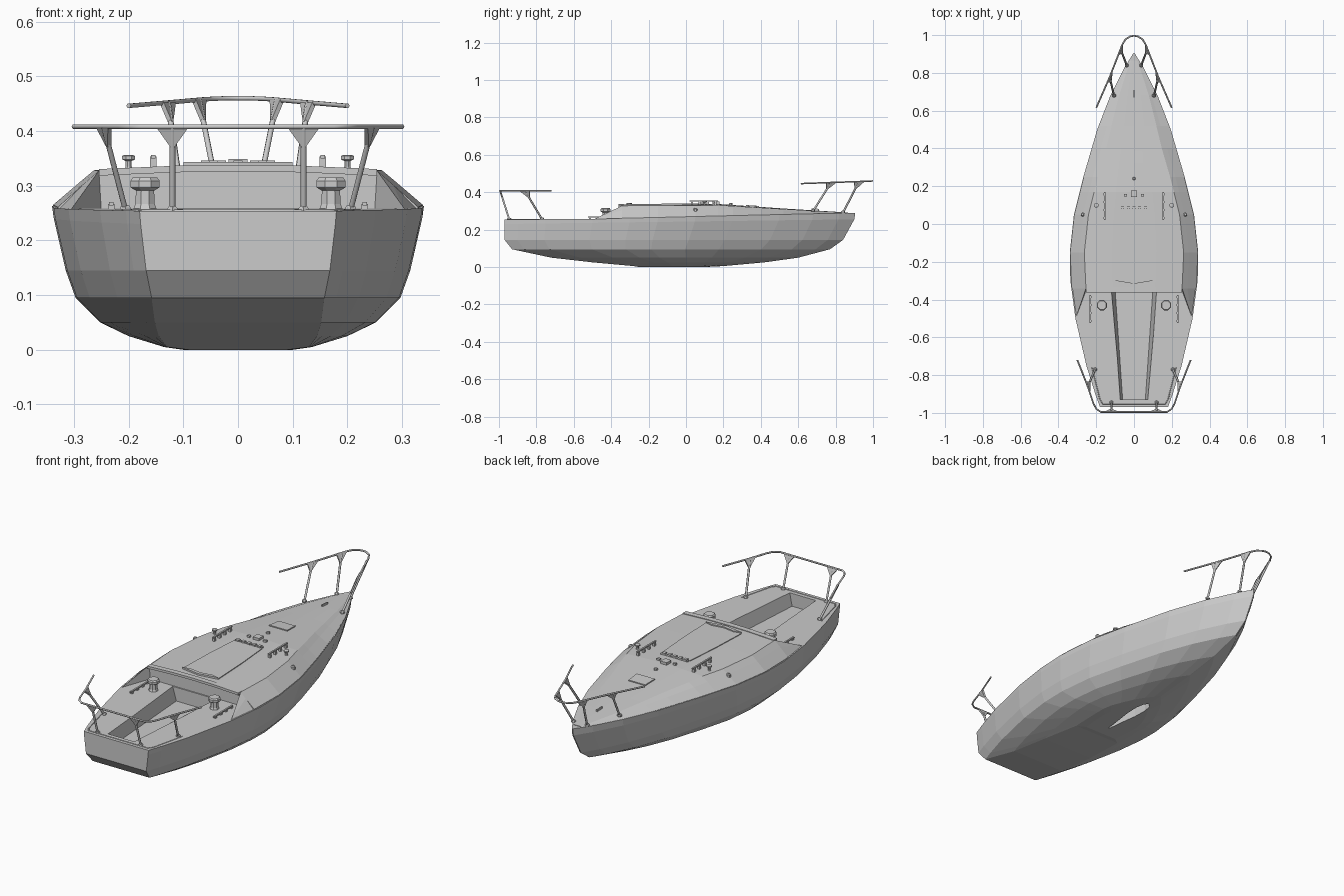
import bpy, bmesh
from math import cos, sin, pi
from mathutils import Vector

if "Cube" in bpy.data.objects:
    bpy.data.objects.remove(bpy.data.objects["Cube"])


def lerp(x, pts):
    for (a, u), (b, v) in zip(pts, pts[1:]):
        if x <= b:
            return u + (v - u) * max(0, (x - a) / (b - a))
    return pts[-1][1]


def mesh(name, verts, faces):
    bm = bmesh.new()
    vs = [bm.verts.new(v) for v in verts]
    for f in faces:
        bm.faces.new([vs[i] for i in f])
    bmesh.ops.recalc_face_normals(bm, faces=bm.faces)
    me = bpy.data.meshes.new(name)
    bm.to_mesh(me)
    bm.free()
    ob = bpy.data.objects.new(name, me)
    bpy.context.collection.objects.link(ob)
    return ob


def loft(name, rings):
    """Closed rings bridged in order; ends capped with quads between mirrored points."""
    n, verts, faces = len(rings[0]), [p for r in rings for p in r], []
    for k in range(len(rings) - 1):
        for i in range(n):
            j = (i + 1) % n
            faces.append((k*n + i, k*n + j, (k+1)*n + j, (k+1)*n + i))
    for base in (0, (len(rings) - 1) * n):
        for i in range(n // 2 - 1):
            q = [i, i + 1, n - 2 - i, n - 1 - i]
            faces.append([base + v for v in q])
    return mesh(name, verts, faces)


def both(half):
    return half + [(-x, y, z) for x, y, z in reversed(half)]


def box(name, c, s):
    x, y, z = [v / 2 for v in s]
    r = [[(c[0]+a*x, c[1]+k*y, c[2]+b*z) for a, b in ((1, -1), (1, 1), (-1, 1), (-1, -1))] for k in (-1, 1)]
    return loft(name, r)


def lathe(name, c, prof, n=8):
    rings = [[(c[0] + r*cos(2*pi*(i+.5)/n), c[1] + r*sin(2*pi*(i+.5)/n), c[2] + z) for i in range(n)] for r, z in prof]
    return loft(name, rings)


def tube(name, pts, r):
    cu = bpy.data.curves.new(name, 'CURVE')
    cu.dimensions, cu.bevel_depth, cu.bevel_resolution, cu.use_fill_caps = '3D', r, 1, True
    sp = cu.splines.new('POLY')
    sp.points.add(len(pts) - 1)
    for p, q in zip(sp.points, pts):
        p.co = (*q, 1)
    ob = bpy.data.objects.new(name, cu)
    bpy.context.collection.objects.link(ob)
    bpy.ops.object.select_all(action='DESELECT')
    ob.select_set(True)
    bpy.context.view_layer.objects.active = ob
    bpy.ops.object.convert(target='MESH')


def cut(ob, cutter):
    m = ob.modifiers.new('cut', 'BOOLEAN')
    m.operation, m.object, m.solver = 'DIFFERENCE', cutter, 'EXACT'
    bpy.context.view_layer.objects.active = ob
    bpy.ops.object.modifier_apply(modifier=m.name)
    bpy.data.objects.remove(cutter)


# Hull: sheer outline, then waterlines (z, stern y, bow y, stern half width, max half width)
SHEER = [(-.97, .18), (-.9, .205), (-.75, .252), (-.5, .31), (-.3, .337), (-.15, .34), (.05, .318),
         (.25, .268), (.5, .195), (.68, .125), (.82, .055), (.905, .003)]
SHEERZ = [(-.97, .254), (-.3, .259), (.905, .29)]
LEVELS = [(.23, -.97, .9, .178, .337), (.145, -.97, .84, .168, .315), (.095, -.93, .77, .158, .297),
          (.05, -.72, .6, .152, .252), (.025, -.5, .42, .145, .2), (.005, -.28, .2, .13, .135), (0, -.25, .1, .09, .1)]
rings = []
for y, w in SHEER:
    half, t = [(w, y, lerp(y, SHEERZ))], (y + .97) / 1.875
    for z, ys, yb, ws, wm in LEVELS:
        x = ws + (w - .18) * (wm - ws) / .16 if y < -.15 else w * wm / .34
        half.append((x, ys + (yb - ys) * t, z + (.025 * t if z > .2 else 0)))
    rings.append(both(half))
hull = loft('hull', rings)

# Cockpit well and foil-shaped keel slot
cut(hull, loft('well_cutter', [
    [(a, y, .3), (b, y, .19), (-b, y, .19), (-a, y, .3)] for y, a, b in ((-.348, .132, .1), (-.93, .082, .06))]))
FOIL = [(.11, .003), (.095, .018), (.05, .026), (-.02, .024), (-.1, .013), (-.19, .003)]
cut(hull, loft('keel_cutter', [
    [(w, y, -.02), (w, y, .12), (-w, y, .12), (-w, y, -.02)] for y, w in FOIL]))
box('keel_lifting_pin', (0, .02, .06), (.06, .02, .02))

# Cabin roof sloping down to the foredeck
TOP = [(-.35, .335), (.17, .337), (.52, .313), (.87, .291)]


def section(y):
    w, zs, zt = lerp(y, SHEER) - .002, lerp(y, SHEERZ), lerp(y, TOP)
    h = zt - zs
    a, b = w - min(.047, .24*w), w - min(.075, .36*w)
    return [(w, y, zs - .004), (w, y, zs + .03*h), (a, y, zs + .58*h), (b, y, zs + .9*h), (b*.45, y, zs + .98*h), (0.001, y, zt)]


def roof_z(x, y):
    return lerp(abs(x), [(p[0], p[2]) for p in reversed(section(y))])


loft('cabin_roof', [both(section(y)) for y in (-.342, -.15, .05, .17, .25, .4, .52, .68, .8, .865)])
lip = [p for p in section(-.342)[3:]]
ring = [(x, z + .003) for x, y, z in lip] + [(-x, z + .003) for x, y, z in reversed(lip)]
loft('roof_lip', [[(x, y, z - d) for y, d in ((-.335, 0), (-.362, 0), (-.362, .012), (-.335, .012))] for x, z in ring])

# Coaming wedges behind the cabin, stern edge strip
for s in (-1, 1):
    p = section(-.342)
    tip, foot = (s*.305, -.49, .257), (s*.25, -.342, .256)
    mesh('coaming', [(s*q[0], q[1], q[2]) for q in (p[0], p[2], p[3])] + [foot, tip],
         [(0, 1, 2, 3), (0, 1, 4), (1, 2, 4), (2, 3, 4), (3, 0, 4)])
edge = [(.222, -.76, .255), (.18, -.93, .254), (.165, -.952, .254)]
tube('stern_toe_strip', both(edge), .003)


# Pulpit rails with legs and triangular gussets
def leg(name, foot, head, d):
    foot, head, d = Vector(foot), Vector(head), Vector(d).normalized() * .028
    tube(name, [foot, head], .0055)
    lathe(name + '_foot', foot, [(.011, -.004), (.011, .004), (.007, .009)], 6)
    k = head.lerp(foot, .26)
    n = d.cross(foot - head).normalized() * .004
    mesh(name + '_gusset', [v + e for e in (n, -n) for v in (head - d, head + d, k)],
         [(0, 1, 2), (3, 4, 5), (0, 1, 4, 3), (1, 2, 5, 4), (2, 0, 3, 5)])


bow = [(.2, .615, .446), (.13, .775, .452), (.085, .89, .456), (.062, .95, .458), (.045, .978, .459), (.02, .993, .46), (.004, .996, .46)]
stern = [(.3, -.72, .408), (.245, -.86, .408), (.215, -.95, .408), (.2, -.978, .408), (.175, -.995, .408)]
tube('bow_rail', both(bow), .0045)
tube('stern_rail', both(stern), .0045)
for s in (-1, 1):
    leg('bow_leg_aft', (s*.106, .68, .3), (s*.128, .775, .451), (s*-.07, .16, 0))
    leg('bow_leg_front', (s*.038, .84, .292), (s*.071, .925, .456), (s*-.04, .11, 0))
    leg('stern_leg_side', (s*.206, -.77, .256), (s*.245, -.86, .406), (s*-.055, -.14, 0))
    leg('stern_leg_back', (s*.12, -.945, .254), (s*.12, -.993, .406), (1, 0, 0))


# Small rails standing on posts
def grab_rail(name, x, y0, y1, z, h):
    box(name, (x, (y0+y1)/2, z + h), (.008, y1 - y0, .006))
    for i in range(4):
        box(name + '_post', (x, y0 + .012 + (y1-y0-.024)*i/3, z + h/2 - .002), (.012, .012, h + .004))


# Paired deck hardware
for s in (-1, 1):
    lathe('winch', (s*.17, -.43, .255), [(.024, 0), (.019, .012), (.018, .036), (.029, .042), (.029, .054), (.024, .06)], 8)
    grab_rail('cockpit_track', s*.232, -.525, -.375, .257, .01)
    grab_rail('roof_rail', s*.155, .02, .17, roof_z(.155, .1), .02)
    z = roof_z(.2, .1)
    lathe('roof_bollard', (s*.2, .1, z), [(.009, -.004), (.006, .004), (.006, .014), (.013, .017), (.013, .023), (.009, .025)], 8)
    z = roof_z(.272, .05)
    lathe('shroud_plate', (s*.272, .05, z), [(.011, -.008), (.011, .005), (.006, .01)], 6)


# Centreline parts: sheets follow the roof slope
def sheet(name, pts, h):
    loft(name, [[(x, y, roof_z(x*.5, y) + k) for x, k in ((w, -.004), (w, h), (-w, h), (-w, -.004))] for y, w in pts])


sheet('sliding_hatch', [(-.3, .1), (-.1, .092), (.08, .078)], .003)
sheet('fore_hatch', [(.32, .05), (.39, .046)], .005)
sheet('fore_pad', [(.67, .003), (.71, .003)], .01)
mesh('hatch_grip', [(x, y, z) for z in (.334, .343) for x, y in ((-.1, -.3), (0, -.317), (.1, -.3), (.06, -.29), (0, -.3), (-.06, -.29))],
     [(0, 1, 4, 5), (1, 2, 3, 4), (6, 7, 10, 11), (7, 8, 9, 10)] + [(i, (i+1) % 6, (i+1) % 6 + 6, i + 6) for i in range(6)])
box('line_organiser', (0, .09, .338), (.15, .01, .008))
for i in range(5):
    box('organiser_sheave', (-.06 + .03*i, .087, .342), (.016, .018, .008))
box('mast_step', (0, .16, .342), (.034, .036, .014))
for s in (-1, 1):
    box('mast_step_block', (s*.045, .152, .34), (.016, .012, .012))
lathe('deck_fitting', (0, .24, roof_z(0, .24)), [(.009, -.004), (.009, .008), (.005, .011)], 6)
